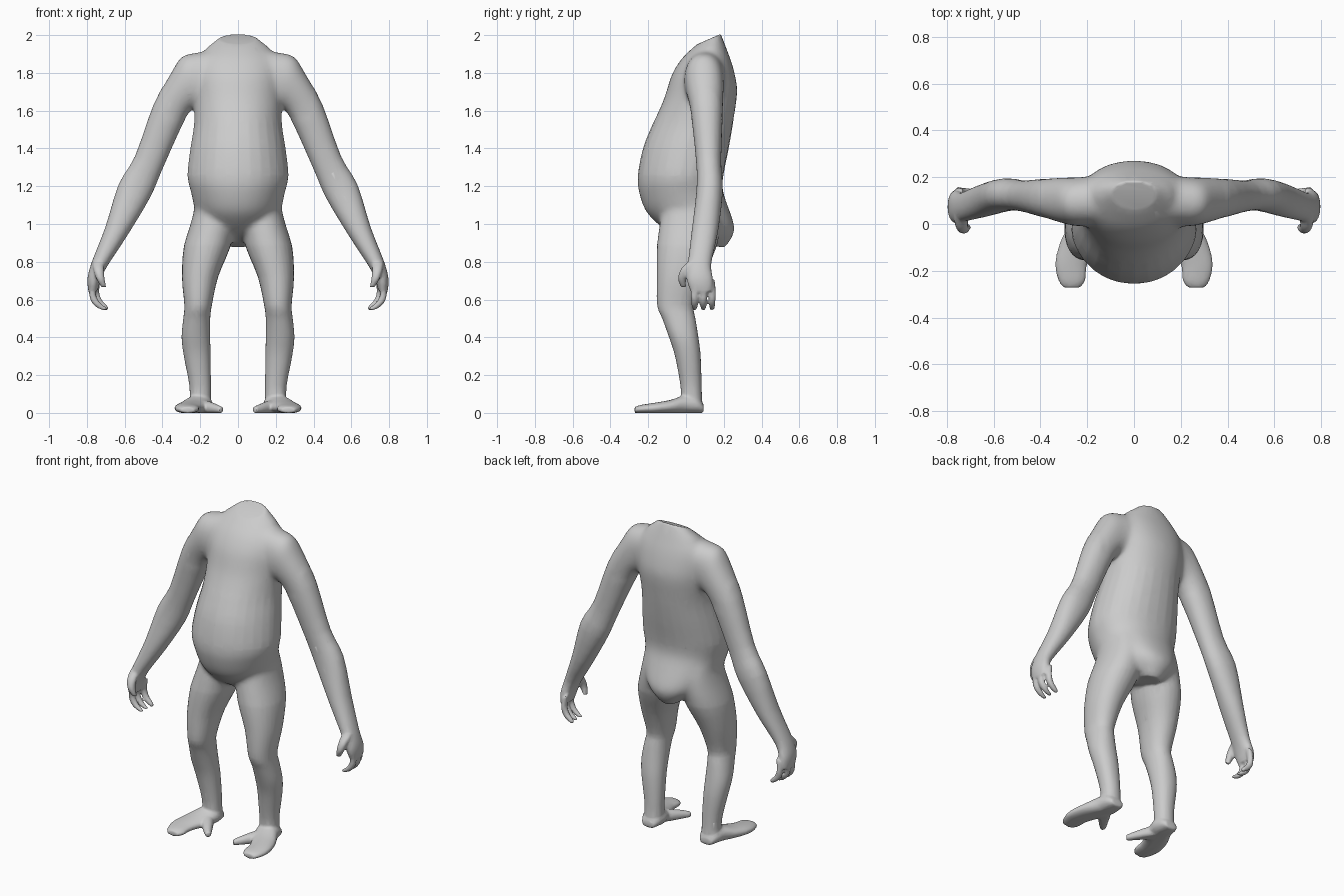
import bpy, bmesh, math
from mathutils import Vector

bm = bmesh.new()
SIDES = 28


def spow(v, e):
    return math.copysign(abs(v) ** e, v)


def refine(rows, n=3):
    """Smooth in-between rows on a Catmull-Rom spline."""
    rows = [tuple(rows[0])] + [tuple(r) for r in rows] + [tuple(rows[-1])]
    out = []
    for a, b, c, d in zip(rows, rows[1:], rows[2:], rows[3:]):
        for k in range(n):
            t = k / n
            out.append(tuple(
                0.5 * (2 * y + (z - x) * t + (2 * x - 5 * y + 4 * z - w) * t * t
                       + (3 * y - x - 3 * z + w) * t ** 3)
                for x, y, z, w in zip(a, b, c, d)))
    return out + [rows[-1]]


def loft(rings, axis, mirror=False, power_p=0.93, power_q=0.93):
    """Closed loft; each ring spans p-q and has a half-width along axis."""
    axis = Vector(axis)
    for sx in ((1, -1) if mirror else (1,)):
        loops = []
        for p, q, half in rings:
            p, q = Vector(p), Vector(q)
            mid, arm = (p + q) / 2, (p - q) / 2
            loop = []
            for i in range(SIDES):
                a = 2 * math.pi * i / SIDES
                e = power_p if math.cos(a) > 0 else power_q
                co = mid + arm * spow(math.cos(a), e) + axis * half * spow(math.sin(a), 0.93)
                loop.append(bm.verts.new((co.x * sx, co.y, max(co.z, 0.0))))
            loops.append(loop)
        for a, b in zip(loops, loops[1:]):
            for i in range(SIDES):
                j = (i + 1) % SIDES
                bm.faces.new((a[i], a[j], b[j], b[i]))
        bm.faces.new(loops[0][::-1])
        bm.faces.new(loops[-1])


def digit(points, axis_p, axis_q):
    """Tapered finger or toe: points are (x, y, z, radius)."""
    u = Vector(axis_p)
    loft([(Vector(c[:3]) + u * c[3], Vector(c[:3]) - u * c[3], c[3]) for c in refine(points)],
         axis_q, True)


# Torso: front y, front z, back y, back z, half width
torso = [
    (0.06, 1.952, 0.184, 2.006, 0.10), (0.01, 1.91, 0.212, 1.935, 0.175),
    (-0.035, 1.86, 0.237, 1.87, 0.225), (-0.08, 1.78, 0.257, 1.80, 0.242),
    (-0.118, 1.66, 0.272, 1.70, 0.237), (-0.176, 1.53, 0.25, 1.54, 0.232),
    (-0.228, 1.40, 0.226, 1.40, 0.252), (-0.256, 1.25, 0.197, 1.25, 0.268),
    (-0.25, 1.17, 0.197, 1.17, 0.25), (-0.215, 1.07, 0.235, 1.06, 0.225),
    (-0.15, 1.00, 0.258, 0.98, 0.18), (-0.08, 0.95, 0.24, 0.92, 0.12),
    (0.04, 0.905, 0.20, 0.875, 0.06),
]
loft([((0, yf, zf), (0, yb, zb), w) for yf, zf, yb, zb, w in refine(torso)],
     (1, 0, 0), power_p=1.2, power_q=0.9)

# Legs: z, outer x, inner x, centre y, half depth
legs = [
    (1.18, 0.225, 0.09, 0.03, 0.09), (1.10, 0.228, 0.05, 0.03, 0.14),
    (1.00, 0.252, 0.02, 0.022, 0.162),
    (0.88, 0.287, 0.04, 0.004, 0.158), (0.72, 0.297, 0.105, -0.03, 0.125),
    (0.57, 0.284, 0.138, -0.055, 0.098), (0.50, 0.29, 0.147, -0.038, 0.088),
    (0.40, 0.299, 0.147, -0.012, 0.078), (0.30, 0.287, 0.145, 0.01, 0.068),
    (0.14, 0.257, 0.143, 0.027, 0.056), (0.03, 0.257, 0.143, 0.03, 0.056),
]
loft([((xo, cy, z), (xi, cy, z), h) for z, xo, xi, cy, h in refine(legs)], (0, 1, 0), True)

# Arms and palms: outer x, outer z, inner x, inner z, centre y, half depth
arms = [
    (0.12, 1.93, 0.06, 1.70, 0.105, 0.10), (0.20, 1.91, 0.12, 1.66, 0.10, 0.105),
    (0.295, 1.89, 0.18, 1.62, 0.095, 0.105),
    (0.355, 1.80, 0.225, 1.62, 0.10, 0.10), (0.448, 1.63, 0.282, 1.55, 0.11, 0.085),
    (0.545, 1.36, 0.40, 1.29, 0.12, 0.066), (0.632, 1.21, 0.465, 1.14, 0.125, 0.07),
    (0.702, 0.985, 0.585, 0.94, 0.10, 0.07), (0.774, 0.80, 0.69, 0.78, 0.072, 0.062),
    (0.797, 0.71, 0.725, 0.71, 0.073, 0.07), (0.792, 0.64, 0.742, 0.65, 0.082, 0.058),
]
loft([((xo, cy, zo), (xi, cy, zi), h) for xo, zo, xi, zi, cy, h in refine(arms)],
     (0, 1, 0), True)

# Three fingers curling inward (the rear one set further in), and a thumb
for y, dx in ((0.046, 0), (0.092, 0), (0.138, -0.02)):
    digit([(0.765 + dx, 0.085 + (y - 0.085) * 0.9, 0.70, 0.023), (0.771 + dx, y, 0.63, 0.02),
           (0.755 + dx, y, 0.588, 0.018), (0.728 + dx, y, 0.562, 0.015),
           (0.698 + dx * 0.4, y, 0.547, 0.010)], (0.8, 0, -0.6), (0, 1, 0))
digit([(0.74, 0.04, 0.80, 0.03), (0.738, 0.0, 0.76, 0.028),
       (0.728, -0.02, 0.71, 0.022), (0.71, -0.013, 0.665, 0.014)], (1, 0, 0), (0, 1, 0))

# Feet: y, outer x, inner x, centre z, half height
feet = [
    (0.094, 0.24, 0.16, 0.022, 0.022), (0.06, 0.262, 0.142, 0.04, 0.042),
    (0.0, 0.278, 0.135, 0.045, 0.05), (-0.08, 0.317, 0.16, 0.033, 0.036),
    (-0.17, 0.338, 0.20, 0.025, 0.028), (-0.24, 0.324, 0.207, 0.02, 0.022),
    (-0.272, 0.303, 0.23, 0.015, 0.016),
]
loft([((xo, y, z), (xi, y, z), h) for y, xo, xi, z, h in refine(feet)], (0, 0, 1), True)

# Inner toes
digit([(0.215, -0.01, 0.035, 0.045), (0.16, -0.075, 0.028, 0.035),
       (0.12, -0.13, 0.022, 0.026), (0.087, -0.172, 0.016, 0.017)], (0.75, -0.66, 0), (0, 0, 1))

bmesh.ops.recalc_face_normals(bm, faces=bm.faces)
mesh = bpy.data.meshes.new("body")
bm.to_mesh(mesh)
bm.free()
body = bpy.data.objects.new("body", mesh)
bpy.context.collection.objects.link(body)
bpy.context.view_layer.objects.active = body
body.select_set(True)


def apply(kind, **settings):
    mod = body.modifiers.new("step", kind)
    for key, value in settings.items():
        setattr(mod, key, value)
    bpy.ops.object.modifier_apply(modifier=mod.name)


# Fuse all parts into one skin, then blend shoulders and hips more than the rest
apply('REMESH', mode='VOXEL', voxel_size=0.0075)
joints = body.vertex_groups.new(name="joints")
joints.add([v.index for v in body.data.vertices
            if (abs(v.co.x) < 0.40 and 1.55 < v.co.z < 1.93)
            or (abs(v.co.x) < 0.31 and 0.90 < v.co.z < 1.25)], 1.0, 'REPLACE')
apply('SMOOTH', factor=0.5, iterations=70, vertex_group="joints")
apply('SMOOTH', factor=0.5, iterations=5)
apply('DECIMATE', ratio=0.15)
bpy.ops.object.shade_smooth_by_angle(angle=math.radians(60))
